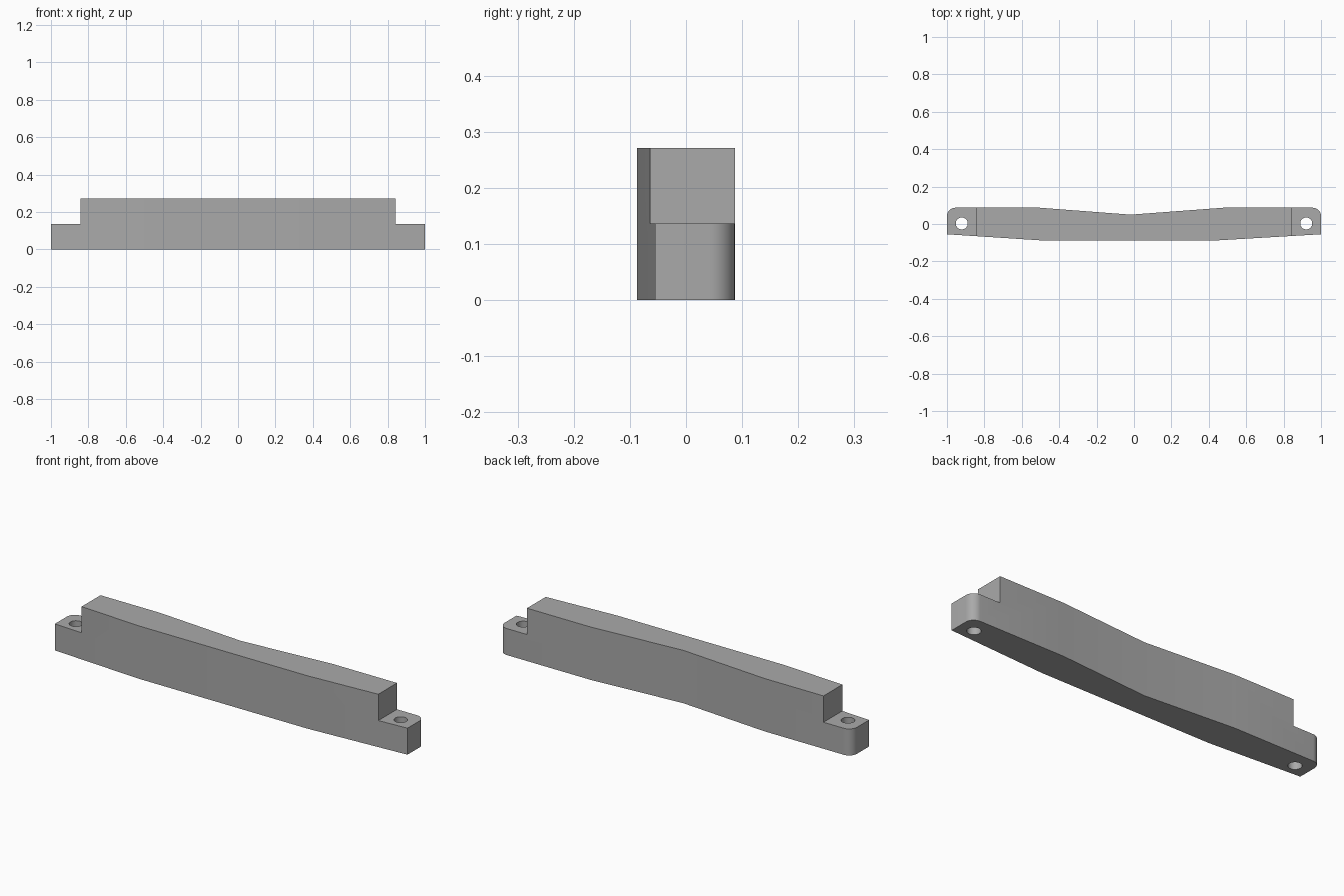
import bpy, bmesh
from math import radians, sin, cos

if "Cube" in bpy.data.objects:
    bpy.data.objects.remove(bpy.data.objects["Cube"], do_unlink=True)

HEIGHT, STEP, STEP_X, RADIUS = 0.271, 0.136, 0.841, 0.045

grey = bpy.data.materials.new("plain grey")
grey.use_nodes = True
colour = (0.40, 0.40, 0.40, 1)
grey.diffuse_color = colour
grey.node_tree.nodes["Principled BSDF"].inputs["Base Color"].default_value = colour


def rounded_corner(side):
    """Arc at a back corner, running counter-clockwise."""
    start = 0 if side > 0 else 90
    return [(side * (1 - RADIUS) + RADIUS * cos(radians(start + a)),
             0.087 - RADIUS + RADIUS * sin(radians(start + a)))
            for a in range(0, 91, 9)]


def cut(target, cutter):
    cutter.hide_render = True
    mod = target.modifiers.new(cutter.name, 'BOOLEAN')
    mod.operation = 'DIFFERENCE'
    mod.solver = 'EXACT'
    mod.object = cutter
    bpy.context.view_layer.objects.active = target
    bpy.ops.object.modifier_apply(modifier=mod.name)
    bpy.data.objects.remove(cutter, do_unlink=True)


# Handle bar: bent plan outline extruded upward
outline = [(-1, -0.055), (-0.505, -0.087), (0.455, -0.087), (1, -0.055)]
outline += rounded_corner(1)
outline += [(0.478, 0.087), (-0.018, 0.05), (-0.505, 0.087)]
outline += rounded_corner(-1)
bm = bmesh.new()
base = bm.faces.new([bm.verts.new((x, y, 0)) for x, y in outline])
top = bmesh.ops.extrude_face_region(bm, geom=[base])["geom"]
bmesh.ops.translate(bm, vec=(0, 0, HEIGHT),
                    verts=[v for v in top if isinstance(v, bmesh.types.BMVert)])
bmesh.ops.recalc_face_normals(bm, faces=bm.faces)
mesh = bpy.data.meshes.new("handle_bar")
bm.to_mesh(mesh)
bm.free()
bar = bpy.data.objects.new("handle_bar", mesh)
bpy.context.collection.objects.link(bar)
mesh.materials.append(grey)

for side in (-1, 1):
    # Lowered mounting tab at each end
    bpy.ops.mesh.primitive_cube_add(size=1, location=(side * (STEP_X + 0.2), 0, STEP + 0.2))
    block = bpy.context.object
    block.name = "step_cutter"
    block.scale = (0.4, 0.6, 0.4)
    bpy.context.view_layer.update()
    cut(bar, block)
    # Screw hole through the tab
    bpy.ops.mesh.primitive_cylinder_add(vertices=32, radius=0.032, depth=1,
                                        location=(side * 0.921, 0.003, 0))
    drill = bpy.context.object
    drill.name = "hole_cutter"
    cut(bar, drill)

bpy.ops.object.select_all(action='DESELECT')
bar.select_set(True)
bpy.context.view_layer.objects.active = bar
bpy.ops.object.shade_smooth_by_angle(angle=radians(30))
